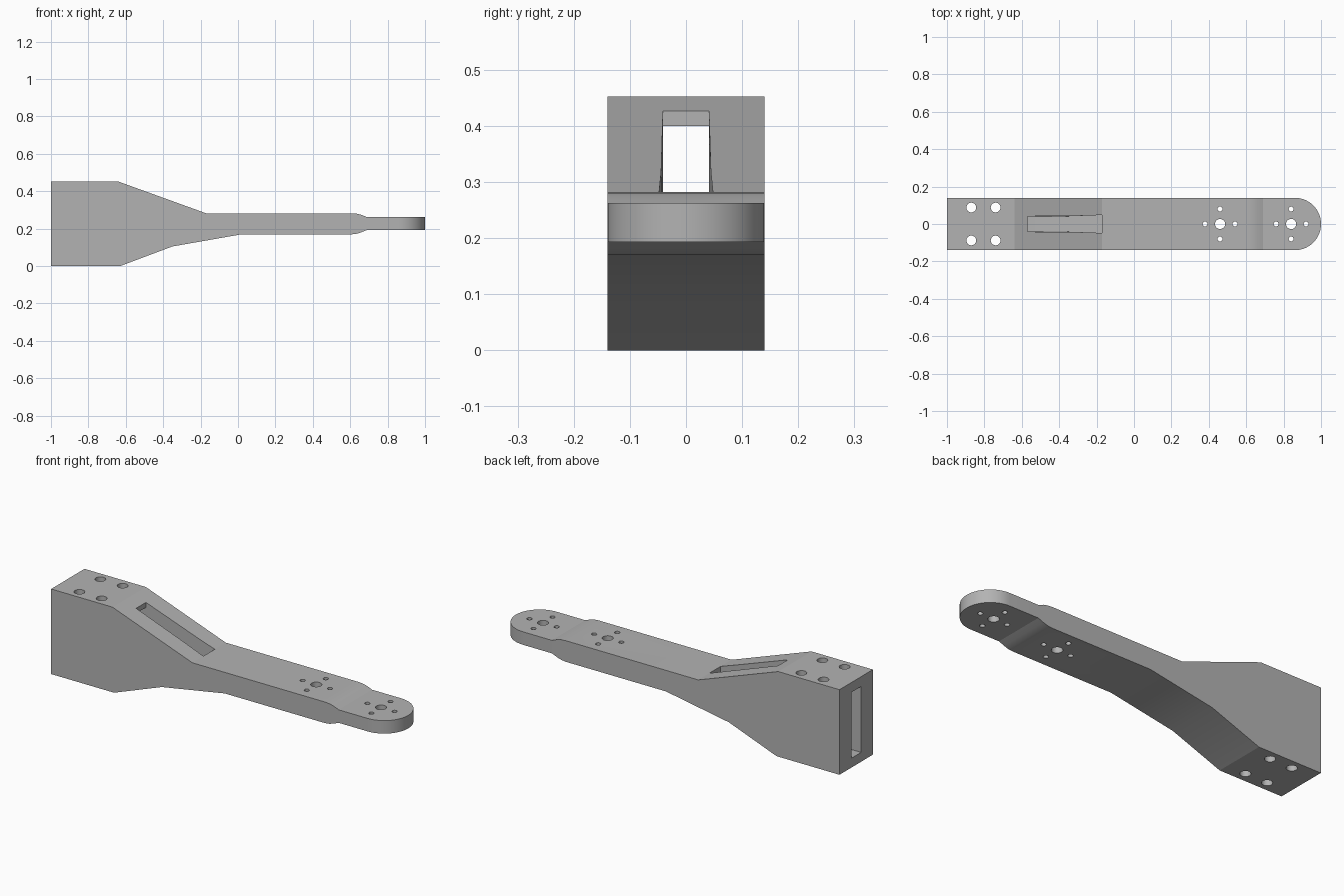
import bpy, bmesh
from math import sin, cos, pi, radians
from mathutils import Vector

if "Cube" in bpy.data.objects:
    bpy.data.objects.remove(bpy.data.objects["Cube"], do_unlink=True)

grey = bpy.data.materials.new("plain grey")
grey.use_nodes = True
grey.diffuse_color = (0.45, 0.45, 0.45, 1)
grey.node_tree.nodes["Principled BSDF"].inputs["Base Color"].default_value = grey.diffuse_color


def prism(bm, points, sweep):
    """Closed solid from a flat outline swept along a vector."""
    face = bm.faces.new([bm.verts.new(p) for p in points])
    new = bmesh.ops.extrude_face_region(bm, geom=[face])["geom"]
    moved = [v for v in new if isinstance(v, bmesh.types.BMVert)]
    bmesh.ops.translate(bm, verts=moved, vec=Vector(sweep))


def finish(name, bm):
    bmesh.ops.recalc_face_normals(bm, faces=bm.faces)
    mesh = bpy.data.meshes.new(name)
    bm.to_mesh(mesh)
    bm.free()
    mesh.materials.append(grey)
    obj = bpy.data.objects.new(name, mesh)
    bpy.context.collection.objects.link(obj)
    return obj


def cut(obj, tool, operation):
    mod = obj.modifiers.new(tool.name, "BOOLEAN")
    mod.operation = operation
    mod.solver = "EXACT"
    mod.object = tool
    bpy.context.view_layer.objects.active = obj
    bpy.ops.object.modifier_apply(modifier=mod.name)
    bpy.data.objects.remove(tool, do_unlink=True)


HALF = 0.14

# Arm body: side profile swept across the width
side = [(-1, 0), (-0.63, 0), (-0.35, 0.105), (0.02, 0.17), (0.61, 0.17),
        (0.635, 0.173), (0.66, 0.181), (0.69, 0.193), (1.1, 0.193),
        (1.1, 0.262), (0.69, 0.262), (0.66, 0.274), (0.635, 0.28), (0.61, 0.282),
        (-0.17, 0.282), (-0.64, 0.452), (-1, 0.452)]
bm = bmesh.new()
prism(bm, [(x, -HALF, z) for x, z in side], (0, 2 * HALF, 0))
arm = finish("arm_body", bm)

# Round tip: trim with a plan outline
steps = 28
plan = [(0.86 + HALF * cos(a), HALF * sin(a))
        for a in (pi * (i / steps - 0.5) for i in range(steps + 1))]
plan = [(x, y * 1.0) for x, y in plan[1:-1]]
plan = [(-1.2, -0.3), (0.86, -0.3), (0.86, -HALF)] + plan + [(0.86, HALF), (0.86, 0.3), (-1.2, 0.3)]
bm = bmesh.new()
prism(bm, [(x, y, -0.2) for x, y in plan], (0, 0, 1))
cut(arm, finish("tip_outline", bm), "INTERSECT")

# Cable channel: open at the deep end and through the sloped top
bm = bmesh.new()
channel = [(-1.1, 0.05), (-0.64, 0.05), (-0.36, 0.155), (-0.17, 0.19),
           (-0.17, 0.5), (-0.57, 0.5), (-0.57, 0.4), (-1.1, 0.4)]
prism(bm, [(x, -0.041, z) for x, z in channel], (0, 0.082, 0))
for v in bm.verts:
    if v.co.x > -0.2:
        v.co.y *= 1.17

# Bolt holes: four at the deep end, two crosses on the thin end
holes = [(x, y, 0.026) for x in (-0.87, -0.74) for y in (-0.088, 0.088)]
for cx in (0.46, 0.84):
    holes.append((cx, 0, 0.027))
    holes += [(cx + dx, dy, 0.013) for dx, dy in ((0.08, 0), (-0.08, 0), (0, 0.08), (0, -0.08))]
for x, y, r in holes:
    ring = [(x + r * cos(2 * pi * i / 36), y + r * sin(2 * pi * i / 36), -0.2) for i in range(36)]
    prism(bm, ring, (0, 0, 1))
cut(arm, finish("channel_and_holes", bm), "DIFFERENCE")

# Smooth only the round surfaces
bpy.ops.object.select_all(action="DESELECT")
arm.select_set(True)
bpy.context.view_layer.objects.active = arm
bpy.ops.object.shade_smooth_by_angle(angle=radians(11))
